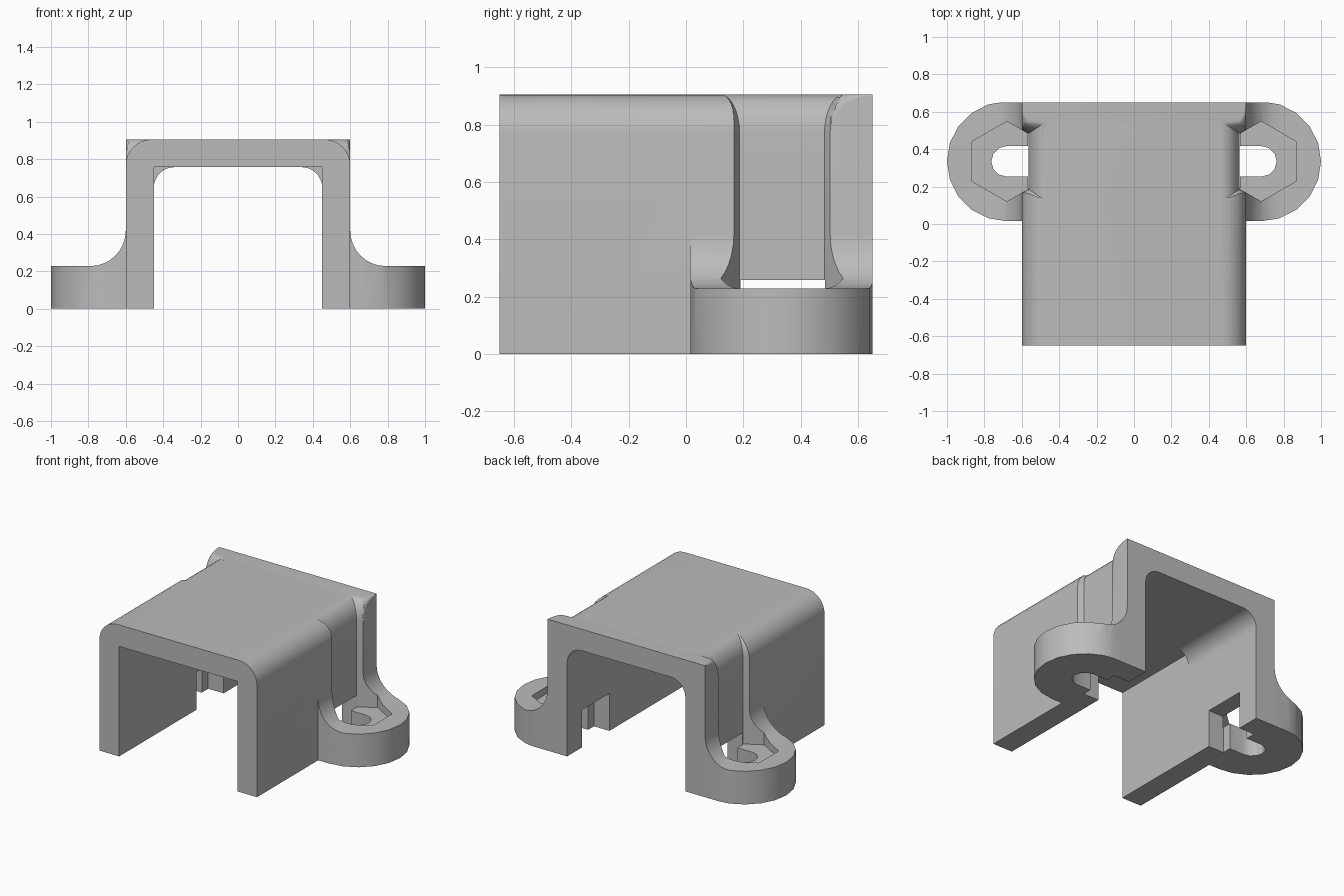
import bpy, bmesh, math

if "Cube" in bpy.data.objects:
    bpy.data.objects.remove(bpy.data.objects["Cube"])

W, L, H = 0.6, 0.65, 0.905        # half width, half length, height of the cover
CX, CY = 0.68, 0.335              # centre of the right-hand screw lug

grey = bpy.data.materials.new("plain grey")
grey.diffuse_color = (0.5, 0.5, 0.5, 1)
grey.use_nodes = True
grey.node_tree.nodes["Principled BSDF"].inputs["Base Color"].default_value = grey.diffuse_color


def loft(name, rings):
    """Solid made by joining equal-length rings of points, capped at both ends."""
    bm = bmesh.new()
    vs = [[bm.verts.new(p) for p in r] for r in rings]
    n = len(vs[0])
    for a, b in zip(vs, vs[1:]):
        for i in range(n):
            j = (i + 1) % n
            bm.faces.new((a[i], a[j], b[j], b[i]))
    bm.faces.new(vs[0])
    bm.faces.new(vs[-1][::-1])
    bmesh.ops.recalc_face_normals(bm, faces=bm.faces)
    me = bpy.data.meshes.new(name)
    bm.to_mesh(me)
    bm.free()
    me.materials.append(grey)
    ob = bpy.data.objects.new(name, me)
    bpy.context.collection.objects.link(ob)
    return ob


def prism(name, pts, z0, z1):
    return loft(name, [[(x, y, z) for x, y in pts] for z in (z0, z1)])


def box(name, x0, x1, y0, y1, z0, z1):
    return prism(name, [(x0, y0), (x1, y0), (x1, y1), (x0, y1)], z0, z1)


def arc(cx, cy, rx, ry, a0, a1, n=8):
    out = []
    for i in range(n + 1):
        a = math.radians(a0 + (a1 - a0) * i / n)
        out.append((cx + rx * math.cos(a), cy + ry * math.sin(a)))
    return out


def arch(y, w, z0, z1, r):
    """Upright section with rounded top corners."""
    p = [(w, z0)] + arc(w - r, z1 - r, r, r, 0, 90)
    p += arc(r - w, z1 - r, r, r, 90, 180) + [(-w, z0)]
    return [(x, y, z) for x, z in p]


def combine(ob, other, op):
    m = ob.modifiers.new("join", 'BOOLEAN')
    m.operation, m.object, m.solver = op, other, 'EXACT'
    bpy.context.view_layer.objects.active = ob
    bpy.ops.object.modifier_apply(modifier=m.name)
    bpy.data.objects.remove(other, do_unlink=True)


# cover: rounded shoulders that sharpen to square corners at the back end
rings = [arch(-L, W, 0, H, 0.137)]
for i in range(9):
    a = math.radians(90 * i / 8)
    rings.append(arch(L - 0.145 * math.cos(a), W, 0, H,
                      0.003 + 0.134 * (1 - math.sin(a))))
cover = loft("cable_cover", rings)

for s in (-1, 1):
    # lug: round plan shape crossed with a side profile that sweeps up the wall
    plan = [(0.5, CY - 0.32)] + arc(CX, CY, 0.32, 0.32, -90, 90, 10) + [(0.5, CY + 0.32)]
    lug = prism("lug", [(s * x, y) for x, y in plan], 0, 0.6)
    prof = [(0.4, 0), (1.1, 0), (1.1, 0.228)]
    prof += arc(0.79, 0.418, 0.19, 0.19, 270, 180) + [(0.4, 0.418)]
    sweep = loft("sweep", [[(s * x, y, z) for x, z in prof] for y in (-0.2, L)])
    combine(lug, sweep, 'INTERSECT')
    combine(cover, lug, 'UNION')

# channel: square at the front, rounded top corners towards the back
combine(cover, box("front_channel", -0.45, 0.45, -0.8, 0.0, -0.1, 0.757), 'DIFFERENCE')
combine(cover, loft("back_channel", [arch(y, 0.45, -0.1, 0.757, 0.11) for y in (-0.05, 0.8)]),
        'DIFFERENCE')

for s in (-1, 1):
    # nut pocket: clipped hexagon, flaring out over the shoulder
    def ring(x, spread, z):
        pts = [(x, CY - 0.148 - spread), (CX, CY - 0.2136), (CX + 0.185, CY - 0.1068),
               (CX + 0.185, CY + 0.1068), (CX, CY + 0.2136), (x, CY + 0.148 + spread)]
        return [(s * px, py, z) for px, py in pts]
    rings = [ring(0.565, 0, 0.18)]
    for i in range(9):
        a = math.radians(90 * i / 8)
        rings.append(ring(0.46 + 0.105 * math.cos(a), 0.07 * (1 - math.cos(a)),
                          0.77 + 0.136 * math.sin(a)))
    combine(cover, loft("nut_pocket", rings), 'DIFFERENCE')
    # screw slot through the lug floor, and the notch in the wall beside it
    slot = [(0.55, CY - 0.082)] + arc(CX, CY, 0.083, 0.082, -90, 90, 6) + [(0.55, CY + 0.082)]
    combine(cover, prism("slot", [(s * x, y) for x, y in slot], -0.1, 0.25), 'DIFFERENCE')
    x0, x1 = sorted((s * 0.4, s * 0.568))
    combine(cover, box("notch", x0, x1, 0.19, 0.487, -0.1, 0.258), 'DIFFERENCE')

# smooth curved areas, crisp edges
bpy.ops.object.select_all(action='DESELECT')
cover.select_set(True)
bpy.context.view_layer.objects.active = cover
bpy.ops.object.shade_smooth_by_angle(angle=math.radians(30))
